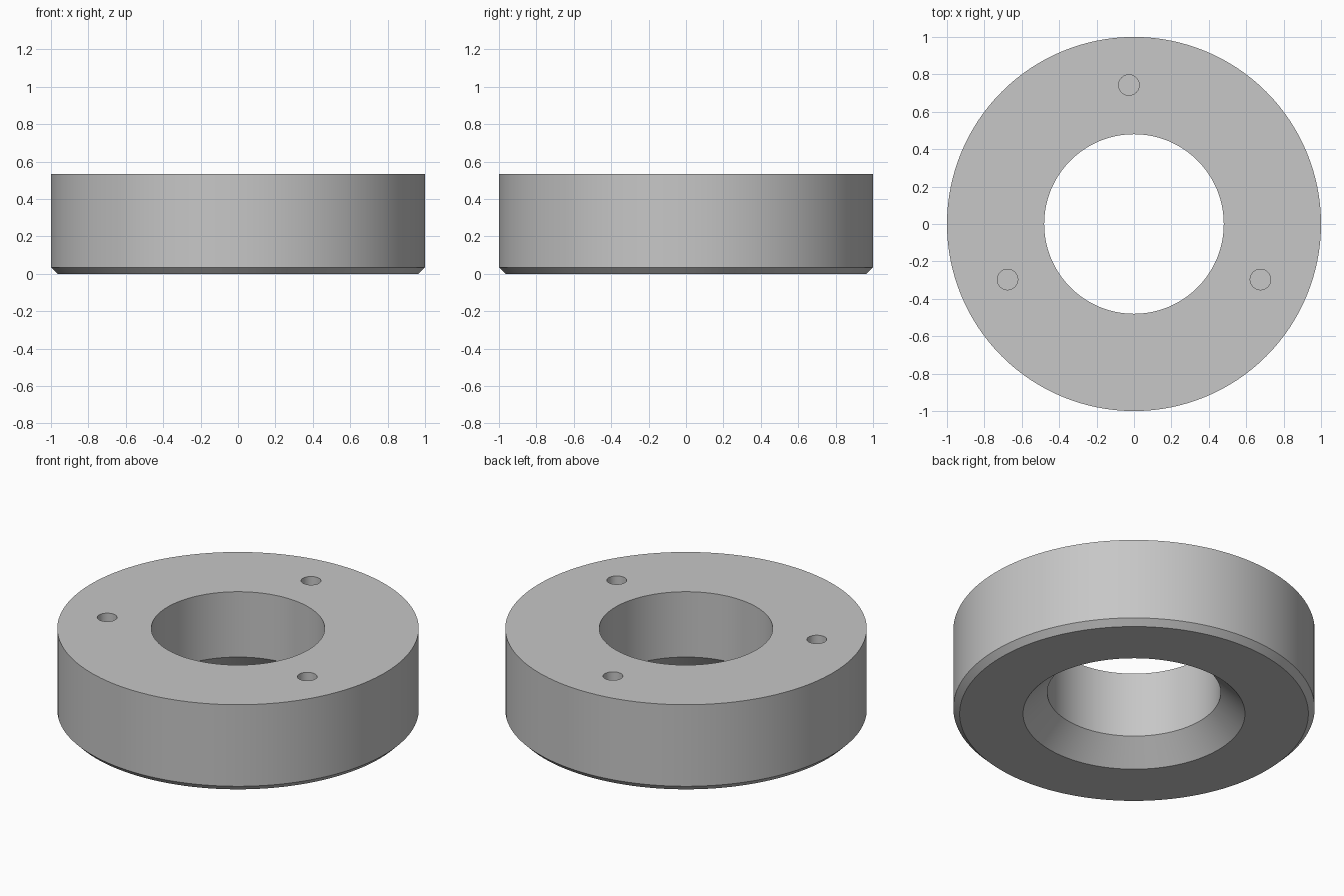
import bpy
import bmesh
from math import cos, sin, tau

cube = bpy.data.objects.get("Cube")
if cube:
    bpy.data.objects.remove(cube, do_unlink=True)

HEIGHT = 0.533
SEGMENTS = 128

# Plain grey metal
grey = bpy.data.materials.new("grey metal")
grey.use_nodes = True
colour = (0.57, 0.57, 0.57, 1)
grey.diffuse_color = colour
grey.node_tree.nodes["Principled BSDF"].inputs["Base Color"].default_value = colour


def lathe(name, profile, segments):
    """Revolve a closed (radius, z) profile around the z axis."""
    bm = bmesh.new()
    rings = []
    for i in range(segments):
        a = tau * i / segments
        rings.append([bm.verts.new((r * cos(a), r * sin(a), z)) for r, z in profile])
    count = len(profile)
    for i in range(segments):
        here, there = rings[i], rings[(i + 1) % segments]
        for j in range(count):
            k = (j + 1) % count
            bm.faces.new((here[j], there[j], there[k], here[k]))
    bmesh.ops.recalc_face_normals(bm, faces=bm.faces)
    mesh = bpy.data.meshes.new(name)
    bm.to_mesh(mesh)
    bm.free()
    mesh.materials.append(grey)
    obj = bpy.data.objects.new(name, mesh)
    bpy.context.collection.objects.link(obj)
    return obj


# Ring body: chamfered outer foot, straight bore, countersunk underside
ring = lathe("ring_body", [
    (0.965, 0), (1, 0.035), (1, HEIGHT),
    (0.48, HEIGHT), (0.48, 0.134), (0.614, 0),
], SEGMENTS)

# Three blind holes in the top face
DEPTH = 0.27
for i, (x, y) in enumerate([(-0.027, 0.743), (0.676, -0.297), (-0.676, -0.297)]):
    bpy.ops.mesh.primitive_cylinder_add(
        vertices=32, radius=0.055, depth=2 * DEPTH, location=(x, y, HEIGHT))
    cutter = bpy.context.object
    cutter.name = f"hole_cutter_{i + 1}"
    cutter.data.materials.append(grey)
    cutter.hide_render = True
    cut = ring.modifiers.new(f"hole_{i + 1}", "BOOLEAN")
    cut.operation = "DIFFERENCE"
    cut.solver = "EXACT"
    cut.object = cutter

# Apply the cuts, drop the cutters and smooth the round walls
bpy.ops.object.select_all(action="DESELECT")
ring.select_set(True)
bpy.context.view_layer.objects.active = ring
for modifier in list(ring.modifiers):
    cutter = modifier.object
    bpy.ops.object.modifier_apply(modifier=modifier.name)
    bpy.data.objects.remove(cutter, do_unlink=True)
bpy.ops.object.shade_smooth_by_angle(angle=0.5)
